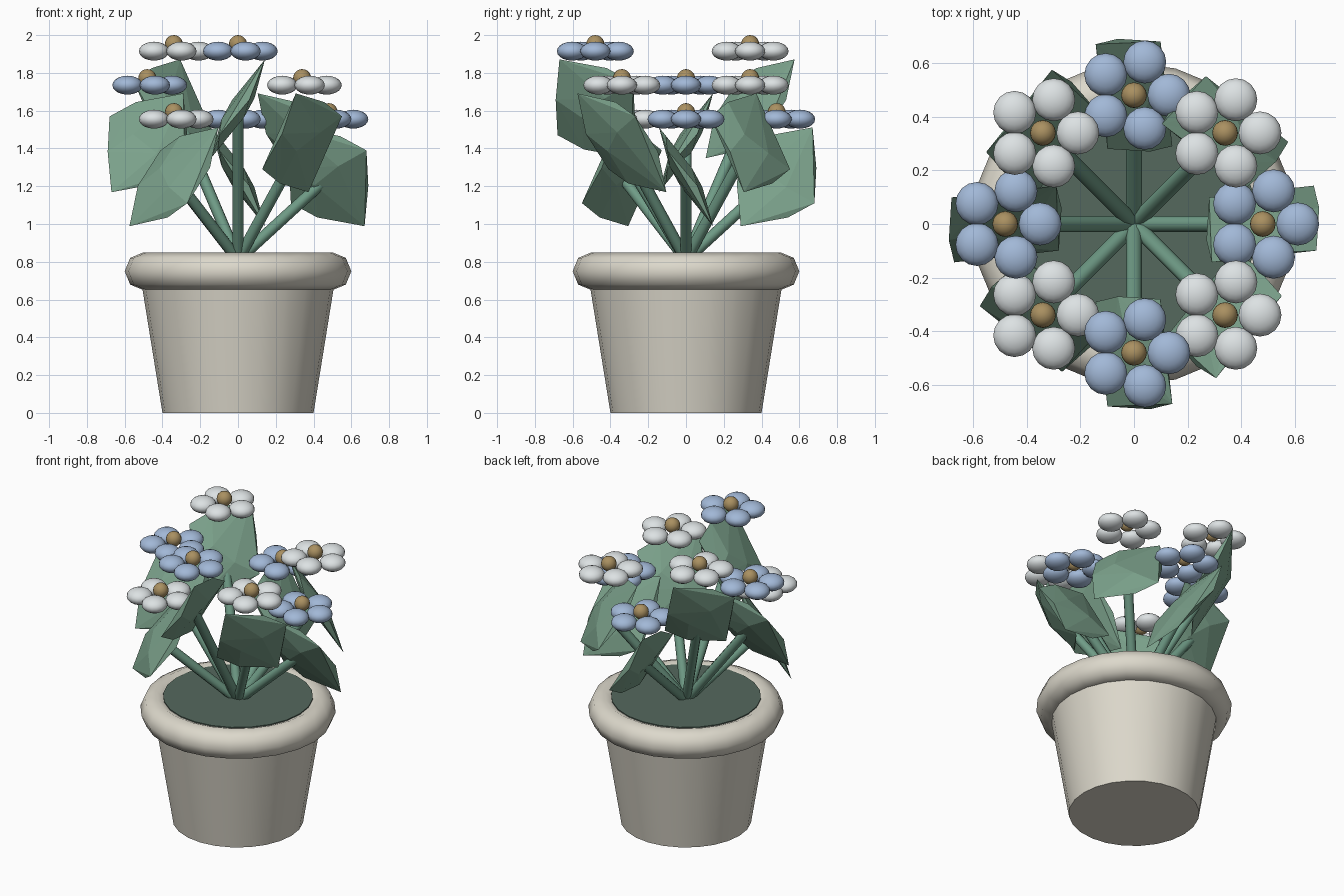
import bpy, bmesh, math
from mathutils import Vector, Matrix

if "Cube" in bpy.data.objects:
    bpy.data.objects.remove(bpy.data.objects["Cube"])


def material(name, rgb):
    m = bpy.data.materials.new(name)
    m.diffuse_color = (*rgb, 1)
    m.use_nodes = True
    m.node_tree.nodes["Principled BSDF"].inputs["Base Color"].default_value = m.diffuse_color
    return m


CLAY = material("clay", (0.72, 0.69, 0.60))
SOIL = material("soil", (0.09, 0.14, 0.11))
STEM = material("stem_green", (0.16, 0.33, 0.24))
LEAF = material("leaf_green", (0.20, 0.36, 0.26))
BLUE = material("petal_blue", (0.36, 0.48, 0.68))
WHITE = material("petal_white", (0.72, 0.76, 0.77))
GOLD = material("flower_gold", (0.40, 0.28, 0.12))


def finish(name, mat, smooth=None):
    o = bpy.context.object
    o.name = name
    o.data.materials.append(mat)
    if smooth:
        bpy.ops.object.shade_smooth_by_angle(angle=math.radians(smooth))
    return o


def ball(name, mat, loc, size):
    bpy.ops.mesh.primitive_uv_sphere_add(segments=16, ring_count=10, radius=1, location=loc)
    bpy.context.object.scale = size
    bpy.ops.object.transform_apply(location=False, rotation=False, scale=True)
    return finish(name, mat, 80)


# Tapered pot, rounded rim and soil
bpy.ops.mesh.primitive_cone_add(vertices=24, radius1=0.4, radius2=0.526, depth=0.78, location=(0, 0, 0.39))
finish("pot", CLAY, 50)
bpy.ops.mesh.primitive_torus_add(major_segments=24, minor_segments=8, major_radius=0.5,
                                 minor_radius=0.1, location=(0, 0, 0.75))
finish("pot_rim", CLAY, 60)
bpy.ops.mesh.primitive_cylinder_add(vertices=24, radius=0.46, depth=0.08, location=(0, 0, 0.80))
finish("soil", SOIL, 50)

# Faceted leaf: half of its corners (across, along, thickness); the rest are opposite
LEAF_HALF = [(-0.19, 0.298, 0), (0.06, 0.24, -0.01), (0.20, 0.17, 0.02), (0.21, -0.07, -0.03),
             (-0.075, -0.024, 0.05), (0.05, 0.09, 0.05)]


def leaf_mesh():
    bm = bmesh.new()
    for u, v, d in LEAF_HALF:
        for s in (1, -1):
            bm.verts.new((s * u, -s * d, s * v))
    bmesh.ops.convex_hull(bm, input=bm.verts[:])
    bmesh.ops.recalc_face_normals(bm, faces=bm.faces[:])
    me = bpy.data.meshes.new("leaf")
    bm.to_mesh(me)
    bm.free()
    me.materials.append(LEAF)
    return me


leaf_shape = leaf_mesh()

# Eight stems, each with a leaf at its end and a flower above, in three heights
for k in range(8):
    a = k * math.pi / 4
    x, y = 0.48 * math.cos(a), -0.48 * math.sin(a)
    rise = 0.18 * (k % 3)

    # stem
    start, end = Vector((0, 0, 0.81)), Vector((x, y, 1.25 + rise))
    d = end - start
    bpy.ops.mesh.primitive_cylinder_add(vertices=8, radius=0.03, depth=d.length,
                                        location=(start + end) / 2,
                                        rotation=d.to_track_quat('Z', 'Y').to_euler())
    finish(f"stem_{k}", STEM, 50)

    # leaf, tilted and turned
    leaf = bpy.data.objects.new(f"leaf_{k}", leaf_shape)
    bpy.context.collection.objects.link(leaf)
    leaf.matrix_world = (Matrix.Translation((x, y, 1.25 + rise))
                         @ Matrix.Rotation(a, 4, 'Z') @ Matrix.Rotation(0.5, 4, 'X'))

    # flower
    ball(f"flower_centre_{k}", GOLD, (x, y, 1.592 + rise), (0.048, 0.048, 0.048))
    for p in range(5):
        b = p * math.tau / 5
        ball(f"petal_{k}_{p}", WHITE if k % 2 else BLUE,
             (x + 0.13 * math.cos(b), y + 0.13 * math.sin(b), 1.555 + rise), (0.08, 0.08, 0.05))
